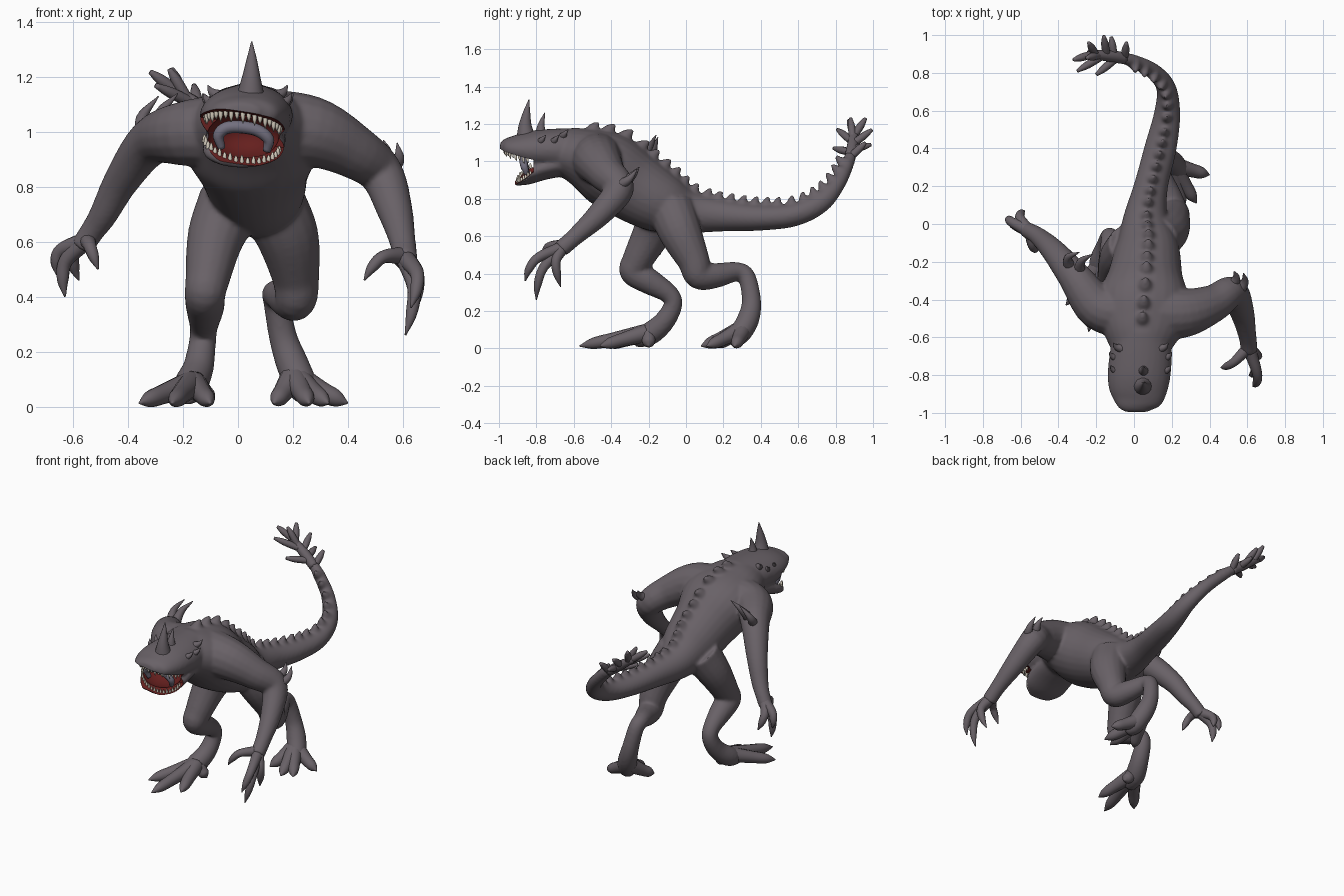
import bpy, bmesh, math
from mathutils import Vector, Matrix

if "Cube" in bpy.data.objects:
    bpy.data.objects.remove(bpy.data.objects["Cube"])


def material(name, color):
    m = bpy.data.materials.new(name)
    m.use_nodes = True
    rgba = (*color, 1)
    m.diffuse_color = rgba
    bsdf = m.node_tree.nodes["Principled BSDF"]
    bsdf.inputs["Base Color"].default_value = rgba
    bsdf.inputs["Roughness"].default_value = 0.8
    return m


skin = material("grey skin", (0.14, 0.12, 0.135))
flesh = material("dark red flesh", (0.13, 0.014, 0.013))
ivory = material("ivory teeth", (0.68, 0.62, 0.52))
gum = material("blue grey gum", (0.17, 0.16, 0.21))


def sample(points, steps):
    """Smooth path through points; returns centre, side, up, width, height."""
    pts = [Vector(p if len(p) == 5 else (*p, p[3])) for p in points]
    ext = [pts[0] * 2 - pts[1]] + pts + [pts[-1] * 2 - pts[-2]]
    path = []
    for i in range(len(pts) - 1):
        a, b, c, d = ext[i:i + 4]
        for s in range(steps):
            t = s / steps
            path.append(0.5 * (2 * b + (c - a) * t + (2 * a - 5 * b + 4 * c - d) * t ** 2
                               + (3 * b - a - 3 * c + d) * t ** 3))
    path.append(pts[-1])
    frames, last = [], None
    for i, p in enumerate(path):
        tan = (path[min(i + 1, len(path) - 1)] - path[max(i - 1, 0)]).to_3d().normalized()
        if last is None:
            ref = Vector((0, 0, 1)) if abs(tan.z) < 0.95 else Vector((0, 1, 0))
            side = tan.cross(ref).normalized()
        else:
            side = last.rotation_difference(tan) @ side
        last = tan
        frames.append((p.to_3d(), side.copy(), side.cross(tan), max(p[3], 0.002), max(p[4], 0.002)))
    return frames


def loft(bm, points, sides=16, steps=5):
    frames = sample(points, steps)
    rings = []
    for c, side, up, w, h in frames:
        angles = [math.tau * k / sides for k in range(sides)]
        rings.append([bm.verts.new(c + side * w * math.cos(a) + up * h * math.sin(a)) for a in angles])
    for r, q in zip(rings, rings[1:]):
        for k in range(sides):
            n = (k + 1) % sides
            bm.faces.new((r[k], r[n], q[n], q[k]))
    bm.faces.new(rings[0])
    bm.faces.new(rings[-1])
    return frames


def finish(bm, name, *mats, index=0):
    bmesh.ops.recalc_face_normals(bm, faces=bm.faces)
    for f in bm.faces:
        f.smooth = True
        f.material_index = index
    me = bpy.data.meshes.new(name)
    bm.to_mesh(me)
    bm.free()
    for m in mats:
        me.materials.append(m)
    ob = bpy.data.objects.new(name, me)
    bpy.context.collection.objects.link(ob)
    return ob


def group(name, mat, paths, sides=10):
    bm = bmesh.new()
    for p in paths:
        loft(bm, p, sides)
    return finish(bm, name, mat)


def rolled(x, z):
    """Height on the slightly tilted mouth."""
    return z - .15 * (x - .02)


# Torso and tail, skull, lower jaw, arms and legs, fused into one skin
bm = bmesh.new()
spine = loft(bm, [(.03, -.66, 1.05, .16, .125), (.04, -.55, 1.02, .22, .16), (.05, -.42, .96, .25, .2),
                  (.06, -.28, .865, .2, .19), (.07, -.13, .78, .17, .165), (.06, .02, .73, .12, .115),
                  (.09, .2, .71, .09, .085), (.14, .4, .7, .085, .07), (.175, .58, .715, .07, .062),
                  (.17, .72, .78, .052, .055), (.1, .81, .88, .042, .042), (0, .86, .98, .036, .036),
                  (-.06, .88, 1.03, .03, .03)], 28, 6)
loft(bm, [(.04, -.58, 1.05, .15, .13), (.035, -.7, 1.06, .165, .115), (.025, -.82, 1.06, .165, .105),
          (.02, -.91, 1.065, .145, .08), (.015, -.965, 1.075, .11, .052), (.015, -.995, 1.08, .06, .025)], 28)
loft(bm, [(.03, -.6, 1, .14, .07), (.025, -.75, .965, .15, .062), (.015, -.86, .922, .142, .05),
          (.01, -.92, .89, .085, .024)], 24)
loft(bm, [(.1, -.47, 1.01, .15), (.27, -.47, 1, .13), (.42, -.42, .93, .1), (.52, -.36, .85, .082),
          (.57, -.46, .72, .066), (.6, -.59, .6, .048), (.61, -.67, .53, .046)])
loft(bm, [(-.03, -.47, 1, .14), (-.19, -.44, .995, .12), (-.315, -.28, .965, .088), (-.42, -.15, .83, .066),
          (-.49, -.08, .7, .052), (-.53, -.05, .64, .045), (-.57, -.03, .58, .043)])
loft(bm, [(.12, -.08, .75, .125), (.18, -.03, .62, .115), (.21, .04, .47, .087), (.21, .07, .39, .076),
          (.18, .16, .39, .067), (.14, .27, .41, .052), (.14, .325, .38, .048), (.165, .35, .25, .052),
          (.2, .33, .15, .06), (.235, .28, .07, .057), (.25, .23, .04, .035)])
loft(bm, [(-.02, -.12, .75, .125), (-.08, -.18, .62, .105), (-.11, -.26, .47, .082), (-.12, -.28, .41, .075),
          (-.12, -.2, .36, .07), (-.125, -.09, .29, .052), (-.13, -.07, .23, .05), (-.145, -.12, .14, .057),
          (-.175, -.2, .075, .062), (-.19, -.28, .05, .045)])

# Row of dorsal bumps grown out of the spine
travel = 0
for (c, side, up, w, h), nxt in zip(spine[3:-4], spine[4:]):
    step = nxt[0] - c
    travel += step.length
    if travel > .062:
        travel = 0
        back = step.normalized()
        top = c + up * h
        r = .018 + h * .06
        loft(bm, [(*(top - up * .03), r * 2), (*(top + up * .01), r * 1.15),
                  (*(top + up * (.038 + h * .06) + back * .015), .009)], 12)
body = finish(bm, "body", skin, flesh)

# Mouth cutters: a wedge between the jaws and a throat hollow, both lined red
bm = bmesh.new()
wedge = [(-.815, 1.03), (-1.1, 1.1), (-1.1, .76), (-.94, .86), (-.815, .965)]
ends = [[bm.verts.new((x, y, rolled(x, z))) for y, z in wedge] for x in (-.4, .5)]
bm.faces.new(ends[0])
bm.faces.new(ends[1])
for k in range(len(wedge)):
    bm.faces.new((ends[0][k], ends[0][k - 1], ends[1][k - 1], ends[1][k]))
jaw_gap = finish(bm, "jaw_gap_cutter", skin, flesh, index=1)
bm = bmesh.new()
bmesh.ops.create_uvsphere(bm, u_segments=28, v_segments=16, radius=1, matrix=Matrix.Translation(
    (.018, -.83, .985)) @ Matrix.Diagonal((.133, .125, .085, 1)))
throat = finish(bm, "throat_cutter", skin, flesh, index=1)

remesh = body.modifiers.new("fuse", "REMESH")
remesh.mode = "VOXEL"
remesh.voxel_size = .009
remesh.use_smooth_shade = True
soften = body.modifiers.new("soften", "SMOOTH")
soften.factor = .5
soften.iterations = 9
for cutter in (jaw_gap, throat):
    cutter.hide_render = True
    cut = body.modifiers.new("cut", "BOOLEAN")
    cut.operation = "DIFFERENCE"
    cut.solver = "EXACT"
    cut.object = cutter
bpy.context.view_layer.objects.active = body
body.select_set(True)
for m in list(body.modifiers):
    bpy.ops.object.modifier_apply(modifier=m.name)
for cutter in (jaw_gap, throat):
    bpy.data.objects.remove(cutter)
bpy.ops.object.shade_smooth_by_angle(angle=math.radians(45))

# Teeth around both jaws, and the gum arch
upper, lower = [], []
for i in range(19):
    a = math.radians(-81 + i * 9)
    s, c = math.sin(a), math.cos(a)
    size = .026 + .01 * (i % 2)
    x, y = .018 + .138 * s, -.825 - .145 * c
    z = rolled(x, 1.03 - .245 * (y + .815))
    upper.append([(x, y, z + .012, .01), (x, y, z - size / 2, .007), (x, y + .006, z - size, .001)])
    size *= .6
    x, y = .014 + .138 * s, -.815 - .085 * c
    z = rolled(x, .965 + .84 * (y + .815))
    lower.append([(x, y, z - .012, .009), (x, y - .004, z + size / 2, .006), (x, y - .004, z + size, .001)])
group("upper_teeth", ivory, upper, 6)
group("lower_teeth", ivory, lower, 6)
group("gum_arch", gum, [[(-.06, -.85, .94, .014), (-.07, -.865, .99, .021), (-.03, -.87, 1.018, .023),
                         (.06, -.87, 1.01, .023), (.11, -.865, .975, .021), (.105, -.85, .93, .014)]])

# Head horns and cheek spikes
group("head_horns", skin, [[(.045, -.855, 1.12, .055), (.048, -.86, 1.19, .036), (.05, -.852, 1.26, .02),
                            (.05, -.84, 1.33, .002)],
                           [(.05, -.775, 1.13, .034), (.05, -.775, 1.19, .02), (.05, -.755, 1.26, .002)]], 14)
cheeks = []
for sgn in (-1, 1):
    for y, z, out in ((-.77, 1.11, .145), (-.7, 1.11, .15), (-.65, 1.14, .13)):
        x = .035 + sgn * out
        cheeks.append([(x - sgn * .03, y - .01, z - .012, .026), (x, y, z + .006, .015),
                       (x + sgn * .015, y + .02, z + .03, .002)])
group("cheek_spikes", skin, cheeks)


def digits(name, root, r, tips, lift):
    """Clawed digits arching from a palm or foot to each tip."""
    paths = []
    root = Vector(root)
    for tip in map(Vector, tips):
        knuckle = root.lerp(tip, .5) + Vector(lift)
        near = root.lerp(tip, .8) + Vector(lift) * .7
        paths.append([(*root, r), (*knuckle, r * .75), (*near, r * .6), (*tip, .003)])
    group(name, skin, paths, 12)


# Hands and feet
digits("left_fingers", (.61, -.66, .54), .035,
       [(.61, -.8, .26), (.63, -.67, .33), (.63, -.86, .36)], (.032, -.03, .035))
digits("left_thumb", (.6, -.66, .55), .032, [(.46, -.76, .46)], (0, -.02, .04))
digits("right_fingers", (-.56, -.035, .6), .035,
       [(-.63, 0, .4), (-.66, .03, .48), (-.58, .07, .46)], (-.032, .01, .03))
digits("right_thumb", (-.55, -.04, .61), .032, [(-.51, -.14, .5)], (-.01, -.02, .03))
digits("left_toes", (.205, .31, .11), .05,
       [(.13, .15, .012), (.26, .08, .012), (.33, .11, .012), (.4, .26, .012)], (0, 0, -.005))
digits("right_toes", (-.165, -.2, .085), .05,
       [(-.36, -.43, .012), (-.24, -.57, .012), (-.1, -.46, .012), (-.09, -.2, .012)], (0, 0, 0))

# Elbow spikes
group("elbow_spikes", skin, [
    [(.54, -.38, .86, .035), (.585, -.31, .9, .022), (.58, -.26, .96, .002)],
    [(.5, -.36, .87, .035), (.54, -.29, .92, .022), (.53, -.25, .97, .002)],
    [(-.33, -.25, .97, .035), (-.35, -.18, 1.05, .022), (-.29, -.15, 1.13, .002)],
    [(-.29, -.27, .98, .035), (-.28, -.2, 1.07, .022), (-.22, -.16, 1.14, .002)]])

# Frond cluster at the tail tip
stem = [(-.05, .877, 1.02, .031), (-.13, .89, 1.08, .031), (-.24, .9, 1.16, .022)]
fronds = [stem]
for t, tip in ((.9, (-.32, .87, 1.22)), (.6, (-.3, .81, 1.17)), (.8, (-.24, .96, 1.23)), (.5, (-.16, .995, 1.17)),
               (0, (-.04, .96, 1.1)), (.2, (-.2, .79, 1.07)), (.3, (-.12, .99, 1.09)), (.7, (-.25, .88, 1.23))):
    root, tip = Vector(stem[0][:3]).lerp(Vector(stem[2][:3]), t), Vector(tip)
    fronds.append([(*root, .02), (*root.lerp(tip, .6), .02), (*tip, .009)])
group("tail_fronds", skin, fronds)
